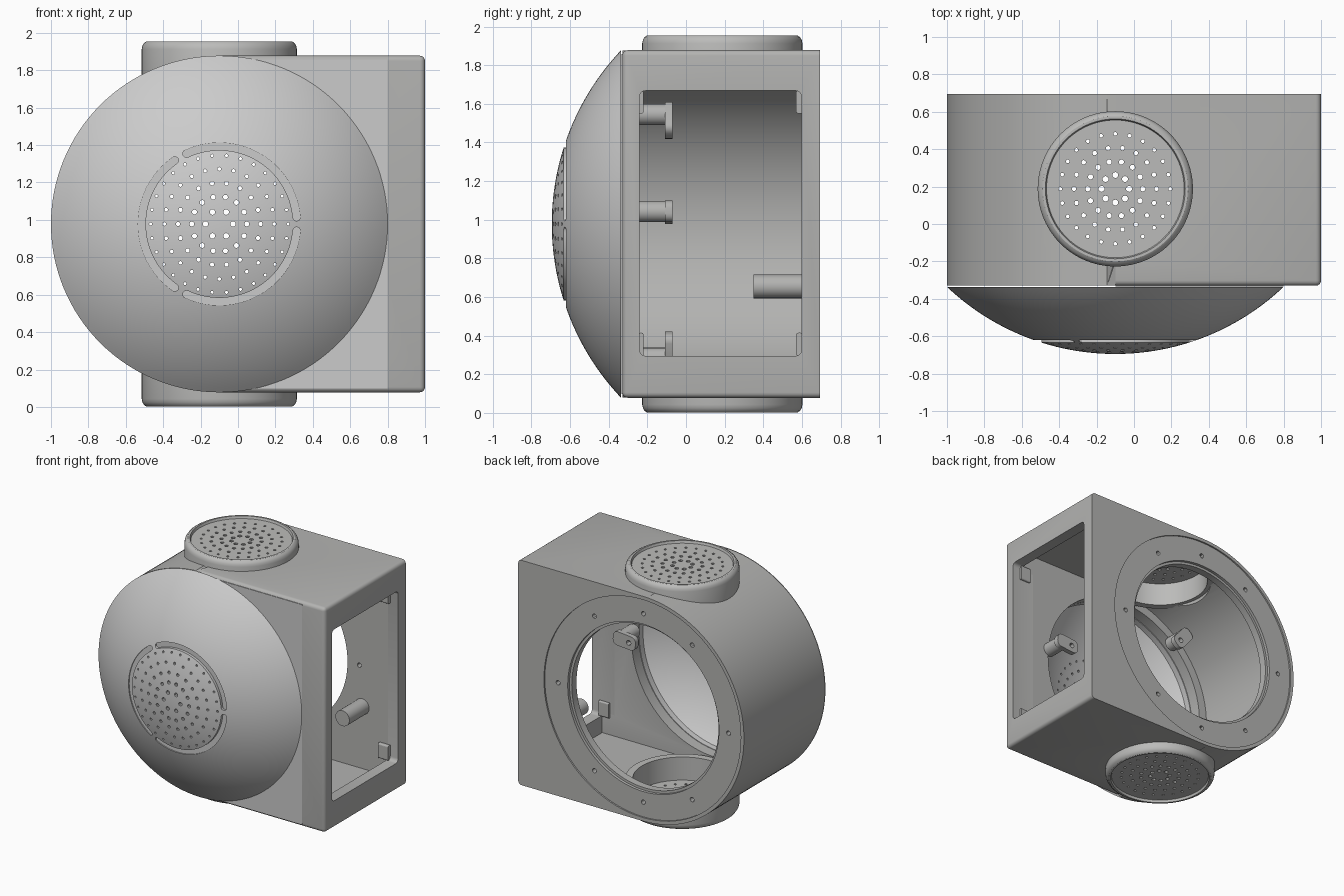
import bpy, bmesh
from math import sin, cos, pi, sqrt, radians, asin
from mathutils import Matrix, Vector

if "Cube" in bpy.data.objects:
    bpy.data.objects.remove(bpy.data.objects["Cube"])

CX, CZ = -0.10, 0.978          # axis of the round body
CAP_Y = 0.188                  # axis of the top and bottom caps (y)
FRONT, BACK = -0.33, 0.695

def material(name, v):
    m = bpy.data.materials.new(name)
    m.diffuse_color = (v, v, v * 0.98, 1)
    m.use_nodes = True
    m.node_tree.nodes["Principled BSDF"].inputs["Base Color"].default_value = m.diffuse_color
    return m

LIGHT = material("light_shell", 0.78)
BODY = material("body_grey", 0.45)
PALE = material("cap_grey", 0.5)

def finish(bm, name, mat=None):
    bmesh.ops.recalc_face_normals(bm, faces=bm.faces)
    me = bpy.data.meshes.new(name)
    bm.to_mesh(me)
    bm.free()
    ob = bpy.data.objects.new(name, me)
    bpy.context.collection.objects.link(ob)
    if mat:
        me.materials.append(mat)
    return ob

def select(ob):
    bpy.ops.object.select_all(action='DESELECT')
    ob.select_set(True)
    bpy.context.view_layer.objects.active = ob

def smooth(ob):
    select(ob)
    bpy.ops.object.shade_smooth_by_angle(angle=radians(30))

def cut(ob, cutter):
    cutter.hide_render = True
    select(ob)
    mod = ob.modifiers.new("cut", 'BOOLEAN')
    mod.operation, mod.solver, mod.object = 'DIFFERENCE', 'EXACT', cutter
    bpy.ops.object.modifier_apply(modifier=mod.name)
    bpy.data.objects.remove(cutter)

def prism_bm(points, y0, y1):
    """Extrude an x-z outline along y."""
    bm = bmesh.new()
    a = [bm.verts.new((x, y0, z)) for x, z in points]
    b = [bm.verts.new((x, y1, z)) for x, z in points]
    bm.faces.new(a)
    bm.faces.new(b[::-1])
    for i in range(len(a)):
        j = (i + 1) % len(a)
        bm.faces.new((a[i], b[i], b[j], a[j]))
    bmesh.ops.recalc_face_normals(bm, faces=bm.faces)
    return bm

def box(name, lo, hi, mat=None, bevel=0, axis=0):
    bm = bmesh.new()
    lo, hi = Vector(lo), Vector(hi)
    bmesh.ops.create_cube(bm, size=1, matrix=Matrix.Translation((lo + hi) / 2) @ Matrix.Diagonal((*(hi - lo), 1)))
    if bevel:
        es = [e for e in bm.edges if abs((e.verts[0].co - e.verts[1].co)[axis]) > 1e-4]
        bmesh.ops.bevel(bm, geom=es, offset=bevel, segments=4, affect='EDGES', profile=0.5)
    return finish(bm, name, mat)

def rods(name, spots, axis, a0, a1, mat=None, seg=12):
    """Cylinders along y or z; spots are (u, v, radius)."""
    bm = bmesh.new()
    for u, v, r in spots:
        mid = (a0 + a1) / 2
        m = Matrix.Translation((u, mid, v)) @ Matrix.Rotation(pi / 2, 4, 'X') if axis == 'Y' else Matrix.Translation((u, v, mid))
        bmesh.ops.create_cone(bm, cap_ends=True, segments=seg, radius1=r, radius2=r, depth=abs(a1 - a0), matrix=m)
    return finish(bm, name, mat)

def lathe(name, profile, place, mat, seg=96):
    """Spin a closed (radius, height) outline; place maps (u, v, h) to a point."""
    bm = bmesh.new()
    rows = [[bm.verts.new(place(r * cos(2 * pi * i / seg), r * sin(2 * pi * i / seg), h)) for i in range(seg)] for r, h in profile]
    for k in range(len(rows)):
        a, b = rows[k], rows[(k + 1) % len(rows)]
        if profile[k][0] == 0 and profile[(k + 1) % len(rows)][0] == 0:
            continue
        for i in range(seg):
            j = (i + 1) % seg
            bm.faces.new((a[i], a[j], b[j], b[i]))
    bmesh.ops.remove_doubles(bm, verts=bm.verts, dist=1e-5)
    bmesh.ops.dissolve_degenerate(bm, edges=bm.edges, dist=1e-6)
    return finish(bm, name, mat)

def d_outline(r, right, n=64):
    pts = [(CX + r * cos(pi / 2 + pi * i / n), CZ + r * sin(pi / 2 + pi * i / n)) for i in range(n + 1)]
    return pts + [(right, CZ - r), (right, CZ + r)]

def hole_rings(cu, cv, counts, big, small):
    out = []
    for k, n in enumerate(counts):
        r, size = 0.0735 * (k + 1), big + (small - big) * k / (len(counts) - 1)
        out += [(cu + r * cos(2 * pi * i / n), cv + r * sin(2 * pi * i / n), size) for i in range(n)]
    return out

# Body: D-shaped hollow housing with rounded front and right edges
bm = prism_bm(d_outline(0.9, 1.0), FRONT, BACK)
def soft(e):
    a, b = (v.co for v in e.verts)
    front = a.y < FRONT + .01 and b.y < FRONT + .01 and max(a.x, b.x) > 0.9
    side = min(a.x, b.x) > 0.99 and abs(a.y - b.y) > 0.5
    return front or side
bmesh.ops.bevel(bm, geom=[e for e in bm.edges if soft(e)], offset=0.028, segments=4, affect='EDGES', profile=0.5)
body = finish(bm, "body", BODY)
cut(body, finish(prism_bm(d_outline(0.82, 0.91), -0.24, 0.6), "cavity"))
cut(body, rods("front_opening", [(CX, CZ, 0.75)], 'Y', -0.5, 0.0, seg=96))
cut(body, rods("back_opening", [(CX, CZ, 0.65)], 'Y', 0.4, 0.9, seg=96))
cut(body, rods("back_step", [(CX, CZ, 0.67)], 'Y', 0.66, 0.9, seg=96))
cut(body, rods("back_recess", [(CX, CZ, 0.872)], 'Y', BACK - 0.012, 0.9, seg=96))
cut(body, box("window", (0.8, -0.24, 0.295), (1.2, 0.598, 1.668), bevel=0.03))
cut(body, rods("cap_openings", [(CX, CAP_Y, 0.39)], 'Z', -0.2, 2.2, seg=64))
angles = [0, 55, 90, 125, 180, 235, 270, 305]
cut(body, rods("screw_holes", [(CX + 0.755 * cos(radians(a)), CZ + 0.755 * sin(radians(a)), 0.018) for a in angles], 'Y', 0.5, 0.9))
smooth(body)

# Pale front plate filling the corners beside the dome
box("front_plate", (CX + 0.72, FRONT - 0.003, CZ - 0.872), (0.8, FRONT + 0.02, CZ - 0.25), LIGHT)
bpy.data.objects.remove(bpy.data.objects["front_plate"])
for s, nm in ((1, "upper"), (-1, "lower")):
    n = 24
    arc = [(CX + 0.88 * cos(s * pi / 2 * i / n), CZ + 0.88 * sin(s * pi / 2 * i / n)) for i in range(n + 1)]
    finish(prism_bm(arc + [(0.8, CZ + s * 0.88), (0.8, CZ)], FRONT - 0.003, FRONT + 0.01), nm + "_front_corner", LIGHT)

# Dome: shallow spherical shell with grille holes and grooves
R, T = 1.308, 0.06
cy = -0.695 + R
def arc_rows(rad, rmax, n=28):
    a = asin(rmax / rad)
    return [(rad * sin(a * i / n), cy - rad * cos(a * i / n)) for i in range(n + 1)]
dome_profile = arc_rows(R, 0.9) + [(0.75, cy - sqrt(R * R - 0.81))] + arc_rows(R - T, 0.75)[::-1]
dome = lathe("dome", dome_profile, lambda u, v, h: (CX + u, h, CZ + v), LIGHT, 128)
cut(dome, rods("dome_holes", hole_rings(CX, CZ, [6, 14, 18, 24, 30], 0.015, 0.008), 'Y', -0.9, -0.4, seg=10))
for k in range(3):
    a0, a1, r, w = radians(120 * k + 5), radians(120 * k + 115), 0.415, 0.02
    pts = []
    for i in range(33):
        a = a0 + (a1 - a0) * i / 32
        pts.append(((r + w) * cos(a), (r + w) * sin(a)))
    for end, start in ((a1, 0), (a0, pi)):
        for i in range(1, 6):
            t = end + start + pi * i / 6
            pts.append((r * cos(end) + w * cos(t), r * sin(end) + w * sin(t)))
        if start == 0:
            for i in range(33):
                a = a1 + (a0 - a1) * i / 32
                pts.append(((r - w) * cos(a), (r - w) * sin(a)))
    cut(dome, finish(prism_bm([(CX + x, CZ + z) for x, z in pts], -0.8, -0.612), "groove"))
smooth(dome)

# Top and bottom caps: rounded collar and perforated panel
collar = [(0.36, 0.75), (0.415, 0.75), (0.415, 0.935), (0.411, 0.953), (0.402, 0.968),
          (0.388, 0.977), (0.374, 0.977), (0.368, 0.958), (0.36, 0.955)]
for s, nm in ((1, "top"), (-1, "bottom")):
    place = lambda u, v, h: (CX + u, CAP_Y + v, CZ + s * h)
    smooth(lathe(nm + "_collar", collar, place, PALE))
    panel = lathe(nm + "_panel", [(0, 0.935), (0.366, 0.935), (0.366, 0.957), (0, 0.957)], place, PALE)
    cut(panel, rods("panel_holes", hole_rings(CX, CAP_Y, [8, 14, 18, 24], 0.016, 0.010), 'Z', CZ + s * 0.85, CZ + s * 1.05, seg=10))
    smooth(panel)

# Interior mounting posts with drilled tabs
for i, deg in enumerate((5, 130, 250)):
    a = radians(deg)
    x, z = CX + 0.74 * cos(a), CZ + 0.74 * sin(a)
    smooth(rods(f"post_{i}", [(x, z, 0.055)], 'Y', -0.25, -0.08, BODY, 24))
    tab = box(f"post_tab_{i}", (-0.1, -0.11, -0.055), (0.1, -0.07, 0.055), BODY, 0.04, 1)
    tab.data.transform(Matrix.Translation((x - 0.04 * cos(a), 0, z - 0.04 * sin(a))) @ Matrix.Rotation(-a, 4, 'Y'))
    cut(tab, rods("tab_hole", [(x - 0.08 * cos(a), z - 0.08 * sin(a), 0.02)], 'Y', -0.3, 0.1))
    smooth(tab)

# Peg on the back wall, and window corner lugs
smooth(rods("back_peg", [(0.68, 0.655, 0.062)], 'Y', 0.35, 0.61, BODY, 24))
for z0, z1 in ((0.295, 0.415), (1.55, 1.668)):
    box("rear_lug", (0.84, 0.57, z0), (0.93, 0.605, z1), BODY, 0.012, 0)
    box("front_lug", (0.84, -0.245, z0), (0.93, -0.22, z1), BODY, 0.01, 0)
